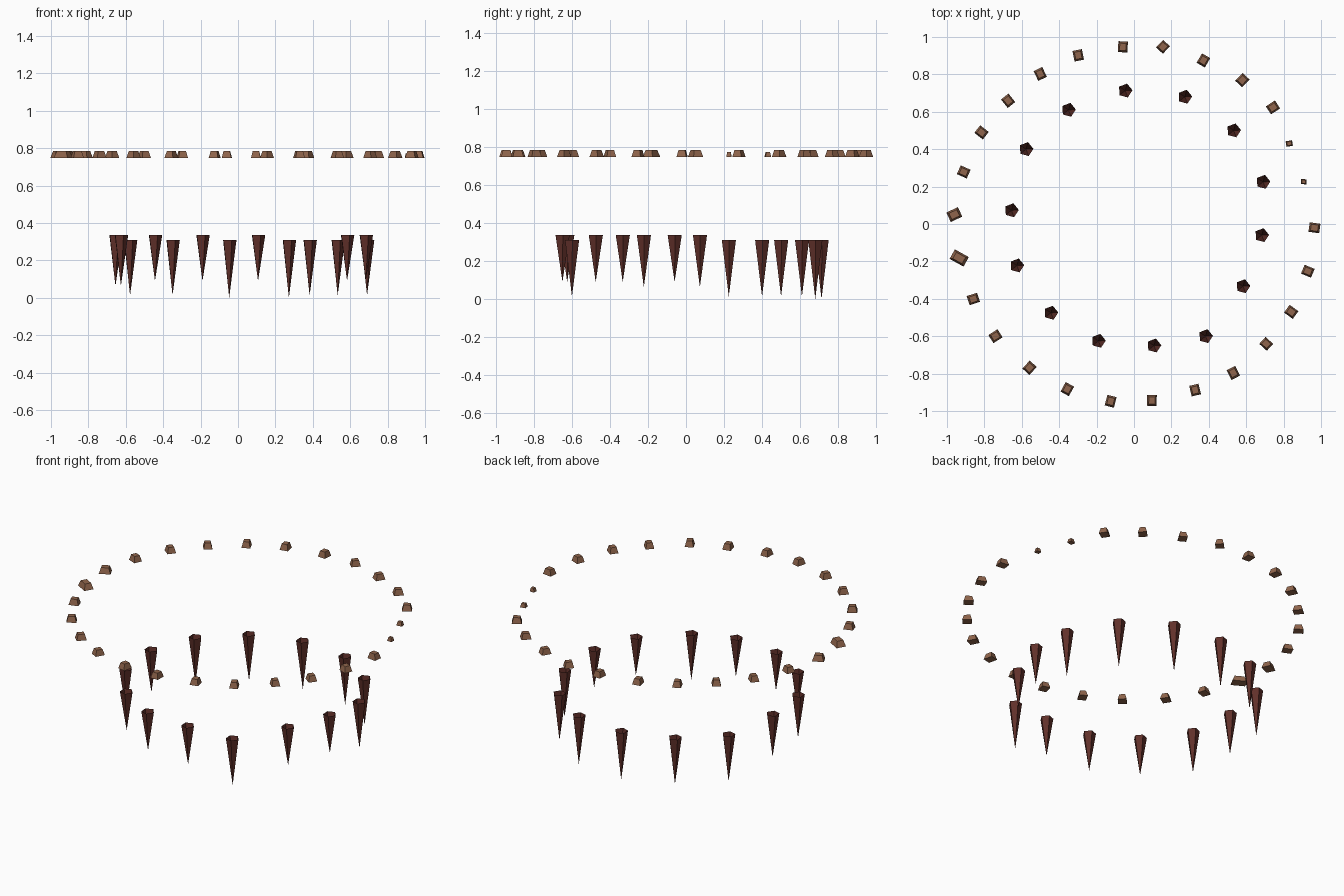
import bpy
import bmesh
from math import radians, cos, sin, pi
from mathutils import Matrix, Vector

cube = bpy.data.objects.get("Cube")
if cube:
    bpy.data.objects.remove(cube, do_unlink=True)


def make_material(name, colour):
    mat = bpy.data.materials.new(name)
    mat.use_nodes = True
    mat.diffuse_color = colour
    mat.node_tree.nodes["Principled BSDF"].inputs["Base Color"].default_value = colour
    return mat


stone_brown = make_material("stone brown", (0.28, 0.13, 0.072, 1))
spike_maroon = make_material("spike maroon", (0.12, 0.03, 0.023, 1))


def finish(bm, name, mat, location, turn):
    """Turn a bmesh into a placed, flat shaded object."""
    mesh = bpy.data.meshes.new(name)
    bm.to_mesh(mesh)
    bm.free()
    mesh.materials.append(mat)
    obj = bpy.data.objects.new(name, mesh)
    obj.location = location
    obj.rotation_euler.z = turn
    bpy.context.collection.objects.link(obj)
    return obj


def stone(name, angle, radius, length, width, skew):
    """Tapered four-sided block, its length pointing away from the centre."""
    height = 0.036 if length > 0.04 else 0.024
    bm = bmesh.new()
    bmesh.ops.create_cube(bm, size=1)
    for v in bm.verts:
        taper = 0.66 if v.co.z > 0 else 1
        v.co = Vector((v.co.x * length * taper, v.co.y * width * taper,
                       (v.co.z + 0.5) * height))
    place = (radius * cos(angle), radius * sin(angle), 0.748)
    finish(bm, name, stone_brown, place, angle + skew)


def spike(name, x, y, top, tip):
    """Five-sided hollow cone, open above and pointing down."""
    bm = bmesh.new()
    bmesh.ops.create_cone(bm, segments=5, radius1=0, radius2=0.039, depth=top - tip,
                          cap_ends=False,
                          matrix=Matrix.Translation((0, 0, (top + tip) / 2)))
    bmesh.ops.remove_doubles(bm, verts=bm.verts, dist=0.0001)
    bmesh.ops.recalc_face_normals(bm, faces=bm.faces)
    finish(bm, name, spike_maroon, (x, y, 0), 0.05 - pi / 2)


# Upper ring of stones: bearing in degrees and distance from the centre
stones = [
    (93.6, .949), (80.7, .96), (67, .95), (53, .963), (40, .97), (27.4, .935),
    (14, .935), (-1.2, .965), (-15.2, .963), (-29.2, .963), (-42.2, .954),
    (-56.3, .957), (-69.8, .946), (-84.2, .948), (-97.5, .956), (-112, .952),
    (-126, .95), (-141, .953), (-155, .948), (-169, .952), (177, .962),
    (163, .952), (149, .951), (135.6, .942), (122, .946), (108.3, .95),
]
# Stones that differ from the usual length, width and twist
odd_stones = {5: (.035, .03, -.3), 6: (.03, .027, -.3), 10: (.055, .05, 0),
              1: (.055, .05, -.6), 19: (.085, .058, -.7), 20: (.068, .056, .5)}
for i, (bearing, radius) in enumerate(stones):
    length, width, skew = odd_stones.get(i, (.058, .051, -.12))
    stone(f"ring_stone_{i + 1}", radians(bearing), radius, length, width, skew)

# Lower ring of spikes: the long ones hang lower than the short ones
long_spikes = [(-.577, .4), (-.35, .61), (-.047, .713), (.272, .68),
               (.533, .5), (.69, .225), (.383, -.6)]
short_spikes = [(.683, -.06), (.583, -.333), (.107, -.65), (-.19, -.625),
                (-.444, -.475), (-.626, -.222), (-.655, .073)]
for i, (x, y) in enumerate(long_spikes):
    spike(f"long_spike_{i + 1}", x, y, 0.31, 0 if abs(x) < 0.3 else 0.013)
for i, (x, y) in enumerate(short_spikes):
    spike(f"short_spike_{i + 1}", x, y, 0.336, 0.063 if x < -0.5 else 0.09)
